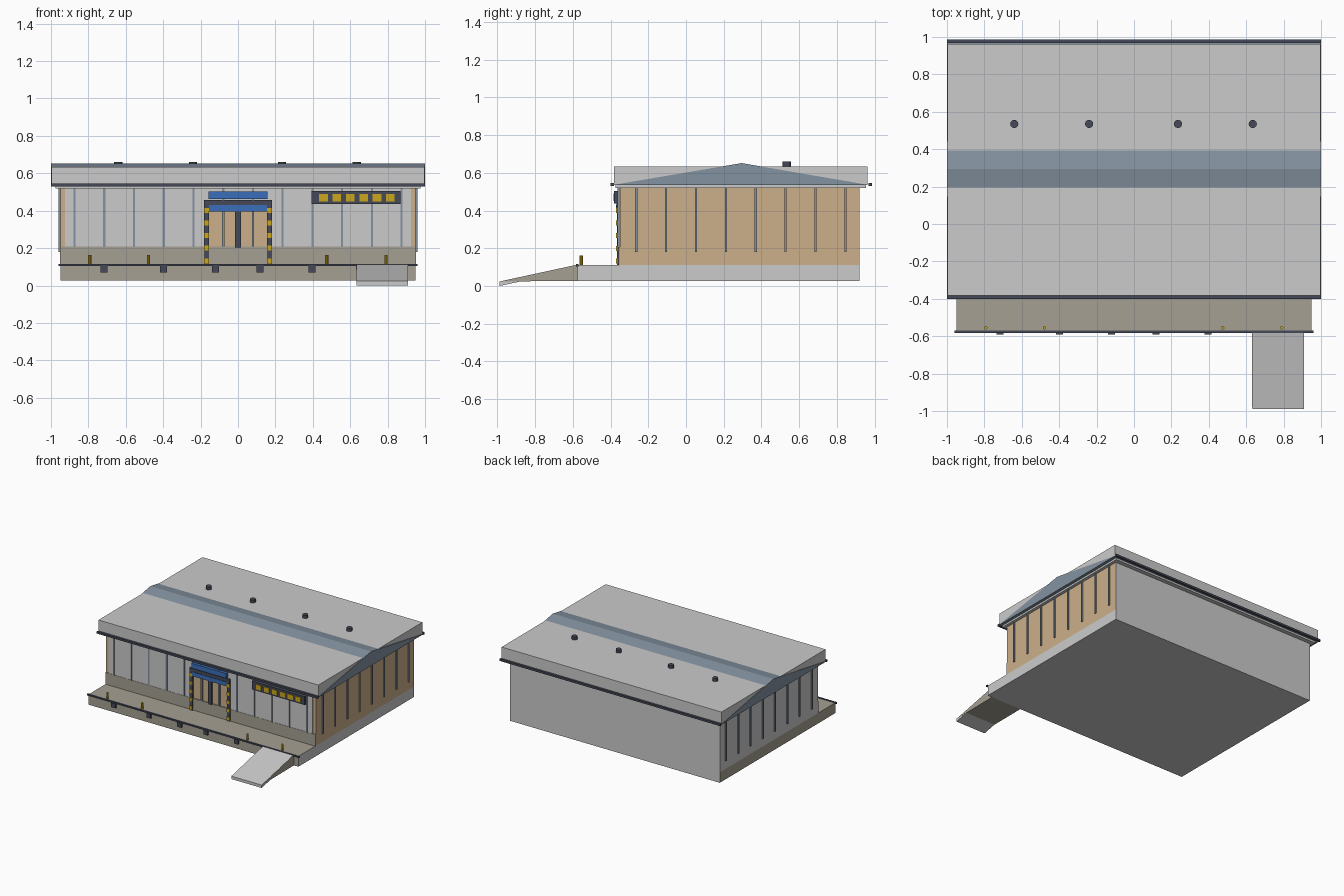
import bpy, bmesh, math

if "Cube" in bpy.data.objects:
    bpy.data.objects.remove(bpy.data.objects["Cube"])

def srgb(h):
    v = [int(h[i:i + 2], 16) / 255 for i in (0, 2, 4)]
    return [c / 12.92 if c < 0.04045 else ((c + 0.055) / 1.055) ** 2.4 for c in v] + [1]

def mat(name, h):
    m = bpy.data.materials.new(name)
    m.diffuse_color = srgb(h)
    m.use_nodes = True
    m.node_tree.nodes["Principled BSDF"].inputs["Base Color"].default_value = m.diffuse_color
    return m

GREY = mat("light grey", "cbcbcb")
TAN = mat("tan", "ccb08a")
TAUPE = mat("taupe concrete", "a5a093")
SLATE = mat("slate blue", "8492a0")
DARK = mat("dark metal", "464a58")
BLUE = mat("blue", "3b6fba")
YELLOW = mat("yellow", "cba71c")

def finish(name, bm, mats, rule=None):
    bmesh.ops.recalc_face_normals(bm, faces=bm.faces)
    bm.normal_update()
    if rule:
        for f in bm.faces:
            f.material_index = rule(f.normal)
    me = bpy.data.meshes.new(name)
    bm.to_mesh(me)
    bm.free()
    for m in mats:
        me.materials.append(m)
    ob = bpy.data.objects.new(name, me)
    bpy.context.collection.objects.link(ob)
    return ob

def add_box(bm, x, y, z):
    vs = bmesh.ops.create_cube(bm, size=1)["verts"]
    for v in vs:
        v.co = [r[0] + (c + 0.5) * (r[1] - r[0]) for r, c in zip((x, y, z), v.co)]

def boxes(name, items, *mats, rule=None):
    bm = bmesh.new()
    for x, y, z in items:
        add_box(bm, x, y, z)
    return finish(name, bm, mats, rule)

def prism(name, pts, x0, x1, m):
    # extrude a (y, z) profile along x
    bm = bmesh.new()
    f = bm.faces.new([bm.verts.new((x0, y, z)) for y, z in pts])
    g = bmesh.ops.extrude_face_region(bm, geom=[f])["geom"]
    for v in g:
        if isinstance(v, bmesh.types.BMVert):
            v.co.x = x1
    return finish(name, bm, [m])

def posts(name, xs, y, z0, z1, r, n, m):
    bm = bmesh.new()
    for x in xs:
        vs = bmesh.ops.create_cone(bm, cap_ends=True, segments=n, radius1=r, radius2=r, depth=z1 - z0)["verts"]
        bmesh.ops.translate(bm, verts=vs, vec=(x, y, (z0 + z1) / 2))
    return finish(name, bm, [m])

def span(c, w):
    return (c - w / 2, c + w / 2)

# dock base: concrete on front, top and left, grey elsewhere
boxes("dock_base", [((-0.95, 0.95), (-0.575, 0.92), (0.027, 0.112))], GREY, TAUPE,
      rule=lambda n: int(n.y < -0.5 or n.z > 0.5 or n.x < -0.5))

# main hall: tan front and right, grey back and left
boxes("hall_walls", [((-0.95, 0.95), (-0.35, 0.92), (0.112, 0.525))], GREY, TAN,
      rule=lambda n: int(n.y < -0.5 or n.x > 0.5))
boxes("front_panels", [((-0.925, -0.16), (-0.356, -0.349), (0.205, 0.522)),
                       ((0.16, 0.925), (-0.356, -0.349), (0.205, 0.522)),
                       ((-0.16, 0.16), (-0.356, -0.349), (0.41, 0.522))], GREY)
boxes("front_skirt", [((-0.951, 0.951), (-0.358, -0.349), (0.11, 0.208))], TAUPE)

# wall ribs
boxes("front_ribs", [(span(-0.874 + 0.159 * i, 0.011), (-0.362, -0.349), (0.205, 0.522))
                     for i in range(12)], SLATE)
boxes("side_ribs", [(span(s * 0.953, 0.014), span(-0.264 + 0.1585 * i, 0.011), (0.18, 0.522))
                    for i in range(8) for s in (-1, 1)], SLATE)

# roof: soffit, low gable, flat covering, gutters and vents
boxes("soffit", [((-0.975, 0.975), (-0.375, 0.955), (0.52, 0.537))], GREY)
prism("gable_roof", [(-0.395, 0.535), (0.975, 0.535), (0.295, 0.652)], -1.0, 1.0, SLATE)
boxes("roof_cover", [((-0.996, 0.996), (-0.383, 0.963), (0.536, 0.635))], GREY)
boxes("eave_gutters", [((-1, 1), span(y, 0.018), (0.53, 0.546)) for y in (-0.392, 0.978)], DARK)
posts("roof_vents", (-0.64, -0.24, 0.235, 0.635), 0.535, 0.625, 0.66, 0.022, 12, DARK)

# door surround with warning squares
boxes("door_posts", [(span(s * 0.169, 0.026), (-0.366, -0.345), (0.112, 0.455)) for s in (-1, 1)], DARK)
boxes("door_header", [((-0.182, 0.182), (-0.368, -0.345), (0.412, 0.456))], DARK)
boxes("door_middle_post", [(span(0, 0.03), (-0.364, -0.345), (0.2, 0.41))], DARK)
boxes("warning_squares", [(span(s * 0.169, 0.027), (-0.37, -0.364), span(0.132 + 0.0675 * i, 0.027))
                          for i in range(5) for s in (-1, 1)], YELLOW)
boxes("door_blue_panels", [((-0.158, 0.158), (-0.378, -0.35), (0.463, 0.503)),
                           ((-0.155, 0.155), (-0.372, -0.35), (0.396, 0.43))], BLUE)

# wall board with a row of yellow squares
boxes("wall_board", [((0.393, 0.87), (-0.381, -0.35), (0.437, 0.505))], DARK)
boxes("board_squares", [(span(0.457 + 0.0715 * i, 0.046), (-0.385, -0.38), (0.45, 0.49))
                        for i in range(6)], YELLOW)

# dock edge, bumpers and bollards
boxes("dock_edge", [((-0.96, 0.96), (-0.584, -0.57), (0.104, 0.116))], DARK)
boxes("dock_bumpers", [(span(x, 0.037), (-0.59, -0.57), (0.07, 0.106))
                       for x in (-0.717, -0.398, -0.12, 0.117, 0.395)], DARK)
posts("bollards", (-0.793, -0.479, 0.474, 0.791), -0.555, 0.11, 0.162, 0.009, 10, YELLOW)

# ramp: grey deck over a concrete wedge
prism("ramp_deck", [(-0.99, 0.0), (-0.99, 0.024), (-0.575, 0.114), (-0.575, 0.09)], 0.633, 0.908, GREY)
prism("ramp_wedge", [(-0.98, 0.025), (-0.575, 0.112), (-0.575, 0.027), (-0.88, 0.025)], 0.632, 0.909, TAUPE)
